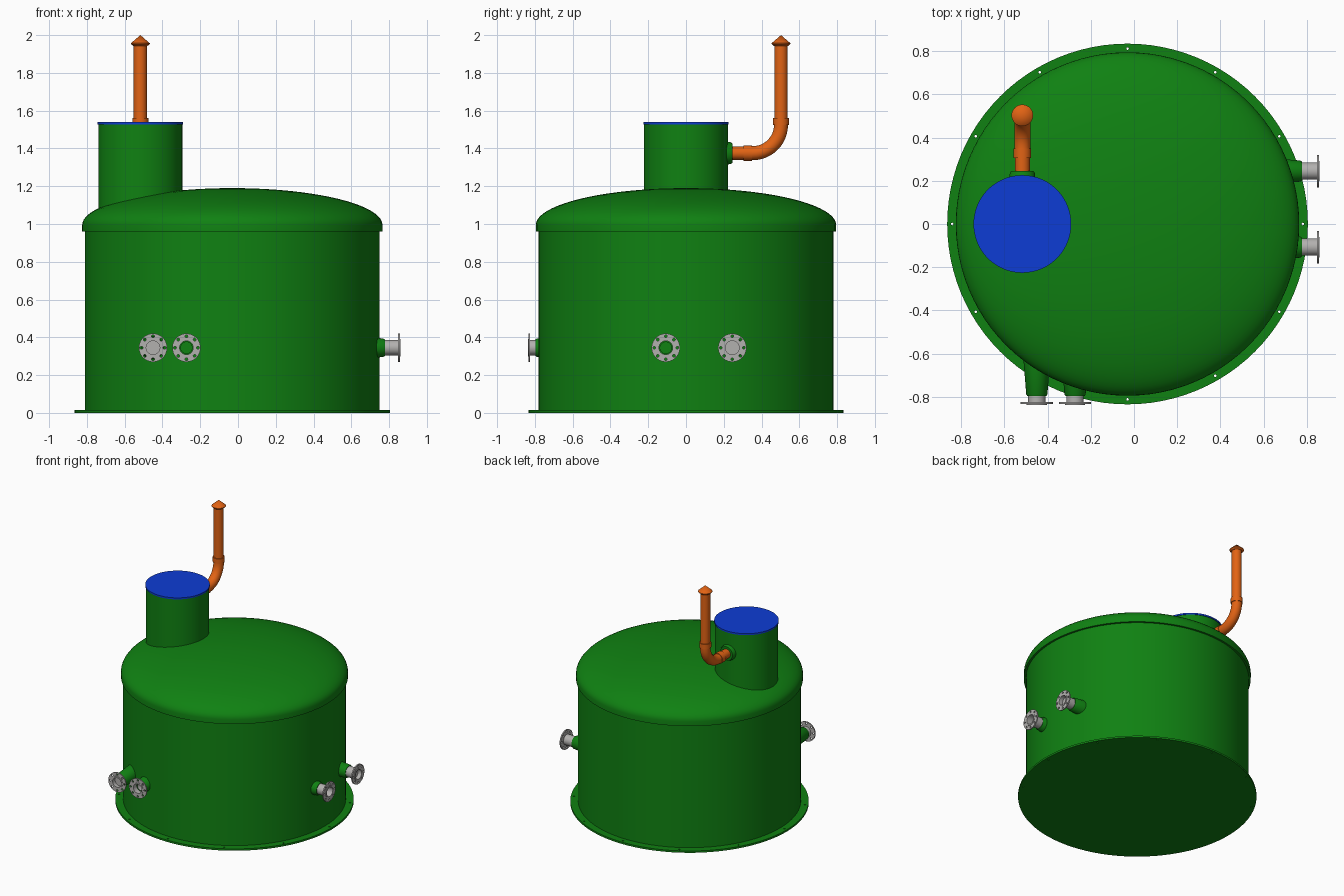
import bpy, bmesh, math
from mathutils import Vector, Matrix

if "Cube" in bpy.data.objects:
    bpy.data.objects.remove(bpy.data.objects["Cube"])

CX = -0.03          # tank axis
SEG = 96


def material(name, rgb):
    m = bpy.data.materials.new(name)
    m.diffuse_color = (*rgb, 1)
    m.use_nodes = True
    m.node_tree.nodes["Principled BSDF"].inputs["Base Color"].default_value = m.diffuse_color
    return m


GREEN = material("tank green", (0.005, 0.22, 0.006))
BLUE = material("lid blue", (0.004, 0.045, 0.66))
ORANGE = material("vent orange", (0.76, 0.125, 0.007))
GREY = material("flange grey", (0.45, 0.44, 0.43))


def skin(name, rings, mat, smooth=True):
    """Bridge a list of rings; a ring of one point closes to a pole."""
    bm = bmesh.new()
    loops = [[bm.verts.new(p) for p in ring] for ring in rings]
    for a, b in zip(loops, loops[1:]):
        n = max(len(a), len(b))
        for i in range(n):
            j = (i + 1) % n
            if len(a) == 1:
                bm.faces.new((a[0], b[j], b[i]))
            elif len(b) == 1:
                bm.faces.new((a[i], a[j], b[0]))
            else:
                bm.faces.new((a[i], a[j], b[j], b[i]))
    bmesh.ops.recalc_face_normals(bm, faces=bm.faces)
    me = bpy.data.meshes.new(name)
    bm.to_mesh(me)
    bm.free()
    ob = bpy.data.objects.new(name, me)
    bpy.context.collection.objects.link(ob)
    me.materials.append(mat)
    if smooth:
        shade(ob)
    return ob


def shade(ob):
    bpy.ops.object.select_all(action='DESELECT')
    ob.select_set(True)
    bpy.context.view_layer.objects.active = ob
    bpy.ops.object.shade_smooth_by_angle(angle=math.radians(32))


def lathe(name, profile, mat, matrix, seg=SEG, smooth=True):
    """Revolve (radius, height) points about the local z axis of matrix."""
    rings = []
    for r, z in profile:
        if r == 0:
            rings.append([matrix @ Vector((0, 0, z))])
        else:
            rings.append([matrix @ Vector((r * math.cos(t), r * math.sin(t), z))
                          for t in (2 * math.pi * i / seg for i in range(seg))])
    return skin(name, rings, mat, smooth)


def drill(ob, matrix, count, circle, radius, z0, z1):
    """Cut a ring of bolt holes through a plate."""
    for i in range(count):
        t = 2 * math.pi * i / count
        m = matrix @ Matrix.Translation((circle * math.cos(t), circle * math.sin(t), 0))
        cutter = lathe("hole_cutter", [(0, z0), (radius, z0), (radius, z1), (0, z1)],
                       ob.data.materials[0], m, 12, False)
        cutter.hide_render = True
        mod = ob.modifiers.new("hole", 'BOOLEAN')
        mod.operation = 'DIFFERENCE'
        mod.solver = 'EXACT'
        mod.object = cutter
        bpy.context.view_layer.objects.active = ob
        bpy.ops.object.modifier_apply(modifier=mod.name)
        bpy.data.objects.remove(cutter)
    shade(ob)


axis = Matrix.Translation((CX, 0, 0))

# Base plate with twelve anchor holes
base = lathe("base_plate", [(0, 0), (0.835, 0), (0.835, 0.014), (0, 0.014)], GREEN, axis,
             smooth=False)
drill(base, axis, 12, 0.812, 0.006, -0.02, 0.04)

# Tank wall
lathe("tank_wall", [(0.78, 0.01), (0.78, 0.985)], GREEN, axis)

# Elliptical domed cover with a short skirt
dome = [(0.778, 0.96), (0.795, 0.96)]
dome += [(0.795 * math.cos(t), 0.995 + 0.195 * math.sin(t))
         for t in (math.pi / 2 * i / 20 for i in range(20))]
lathe("domed_cover", dome + [(0, 1.19)], GREEN, axis)

# Access neck and lid
neck = Matrix.Translation((-0.517, 0, 0))
lathe("access_neck", [(0.222, 1.0), (0.222, 1.53)], GREEN, neck)
lathe("access_lid", [(0, 1.528), (0.226, 1.528), (0.226, 1.54), (0, 1.54)], BLUE, neck)

# Green socket where the vent leaves the neck (local z points to +y)
to_back = Matrix.Translation((-0.517, 0, 1.375)) @ Matrix.Rotation(-math.pi / 2, 4, 'X')
lathe("vent_socket", [(0.062, 0.19), (0.058, 0.235), (0.052, 0.245), (0.03, 0.245)],
      GREEN, to_back, 40)

# Vent pipe: stations of (y, z, heading angle, radius)
BEND = 0.15
path = [(0.2, 1.375, 0, 0.035), (0.305, 1.375, 0, 0.035), (0.305, 1.375, 0, 0.041),
        (0.35, 1.375, 0, 0.041), (0.35, 1.375, 0, 0.037)]
for k in range(13):
    t = math.pi / 2 * k / 12
    path.append((0.353 + BEND * math.sin(t), 1.525 - BEND * math.cos(t), t, 0.037))
up = math.pi / 2
path += [(0.503, 1.525, up, 0.042), (0.503, 1.562, up, 0.042),
         (0.503, 1.562, up, 0.035), (0.503, 1.96, up, 0.035)]
rings = []
for y, z, a, r in path:
    side = Vector((0, -math.sin(a), math.cos(a)))
    rings.append([Vector((-0.517, y, z)) + r * (math.cos(t) * Vector((1, 0, 0)) + math.sin(t) * side)
                  for t in (2 * math.pi * i / 32 for i in range(32))])
skin("vent_pipe", rings, ORANGE)

# Conical rain cap
lathe("vent_cap", [(0.03, 1.943), (0.038, 1.943), (0.05, 1.953), (0.05, 1.957), (0, 2.0)],
      ORANGE, Matrix.Translation((-0.517, 0.503, 0)), 32)


def nozzle(name, matrix, tip, face, blind):
    """Tapered green boss, grey pipe stub and drilled flange along local z."""
    lathe(name + "_boss", [(0.062, tip - 0.17), (0.049, tip - 0.008), (0.044, tip), (0.03, tip)],
          GREEN, matrix, 40)
    depth = 0.03 if blind else 0.16
    lathe(name + "_pipe", [(0.04, tip - 0.02), (0.04, face - 0.01)], GREY, matrix, 40)
    lathe(name + "_bore", [(0.036, face - 0.002), (0.036, face - depth), (0, face - depth)],
          GREY, matrix, 40).data.flip_normals()
    plate = lathe(name + "_flange",
                  [(0.036, face - 0.012), (0.075, face - 0.012), (0.075, face - 0.003),
                   (0.047, face - 0.003), (0.047, face), (0.036, face), (0.036, face - 0.012)],
                  GREY, matrix, 40, False)
    bm = bmesh.new()
    bm.from_mesh(plate.data)
    bmesh.ops.remove_doubles(bm, verts=bm.verts, dist=1e-5)
    bmesh.ops.recalc_face_normals(bm, faces=bm.faces)
    bm.to_mesh(plate.data)
    bm.free()
    drill(plate, matrix, 8, 0.061, 0.0075, face - 0.03, face + 0.02)


# Front and right nozzles: one blind and one open on each side
for label, x, blind in (("front_left", -0.45, True), ("front_right", -0.273, False)):
    m = Matrix.Translation((x, 0, 0.345)) @ Matrix.Rotation(math.pi / 2, 4, 'X')
    nozzle(label + "_nozzle", m, 0.797, 0.837, blind)
for label, y, blind in (("side_front", -0.107, False), ("side_back", 0.245, True)):
    m = Matrix.Translation((0, y, 0.345)) @ Matrix.Rotation(math.pi / 2, 4, 'Y')
    nozzle(label + "_nozzle", m, 0.777, 0.86, blind)
